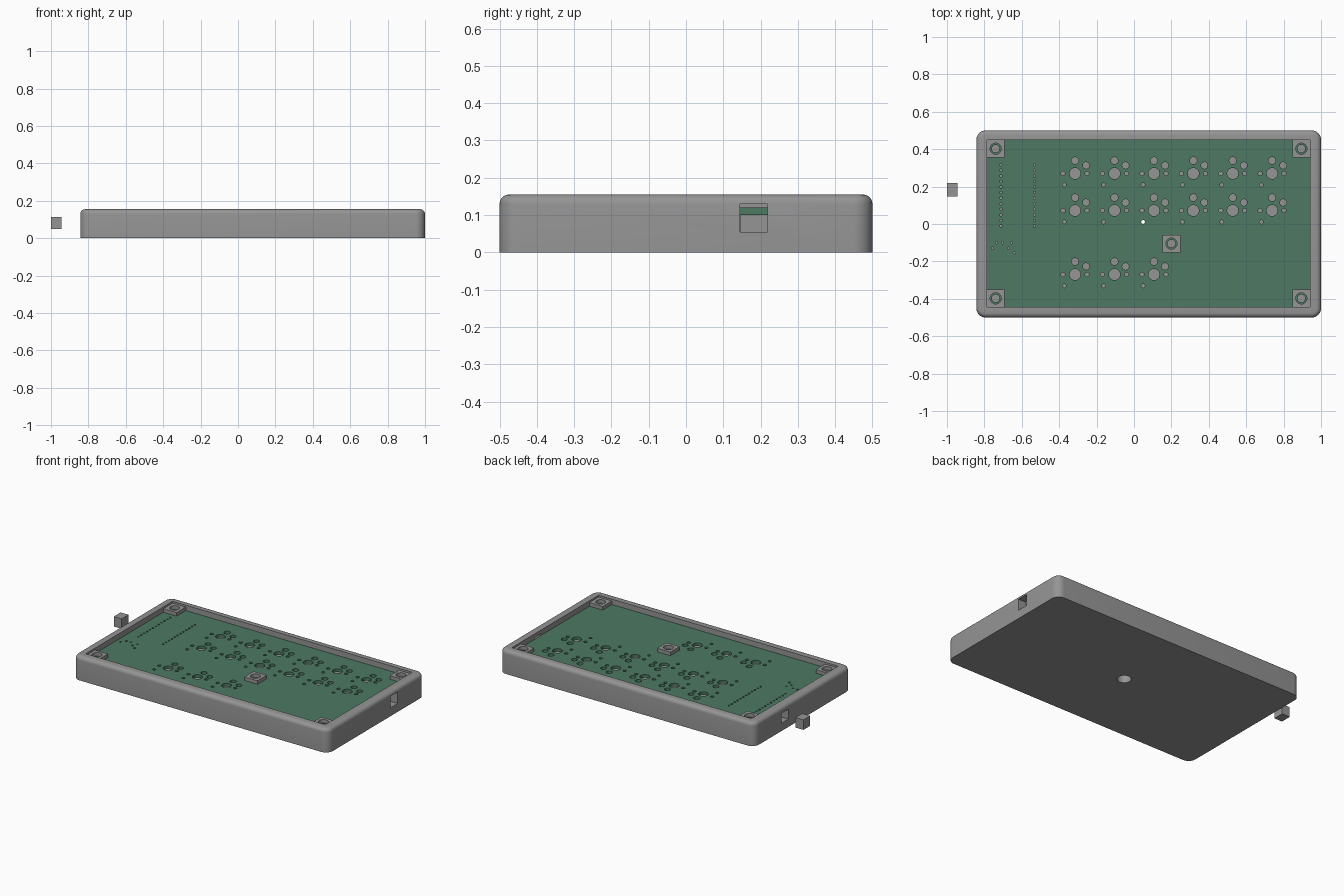
import bpy, bmesh, math
from mathutils import Matrix

if "Cube" in bpy.data.objects:
    bpy.data.objects.remove(bpy.data.objects["Cube"])


def material(name, rgb):
    m = bpy.data.materials.new(name)
    m.diffuse_color = (*rgb, 1)
    m.use_nodes = True
    m.node_tree.nodes["Principled BSDF"].inputs["Base Color"].default_value = m.diffuse_color
    return m


GRAY = material("case gray", (0.30, 0.30, 0.30))
GREEN = material("board green", (0.075, 0.19, 0.125))


def make_object(name, bm, mat=None):
    bmesh.ops.recalc_face_normals(bm, faces=bm.faces)
    mesh = bpy.data.meshes.new(name)
    bm.to_mesh(mesh)
    bm.free()
    ob = bpy.data.objects.new(name, mesh)
    bpy.context.collection.objects.link(ob)
    if mat:
        mesh.materials.append(mat)
    return ob


def add_box(bm, x, y, z):
    """x, y and z are (low, high) pairs."""
    size = [b - a for a, b in (x, y, z)]
    mid = [(a + b) / 2 for a, b in (x, y, z)]
    bmesh.ops.create_cube(bm, size=1, matrix=Matrix.Translation(mid) @ Matrix.Diagonal((*size, 1)))


def add_cylinder(bm, x, y, r, z, sides=24):
    bmesh.ops.create_cone(bm, cap_ends=True, segments=sides, radius1=r, radius2=r,
                          depth=z[1] - z[0], matrix=Matrix.Translation((x, y, sum(z) / 2)))


def cut(ob, bm):
    """Subtract everything in bm from the object."""
    cutter = make_object("cutter", bm)
    cutter.hide_render = True
    mod = ob.modifiers.new("cut", 'BOOLEAN')
    mod.operation, mod.solver, mod.object = 'DIFFERENCE', 'EXACT', cutter
    bpy.context.view_layer.objects.active = ob
    bpy.ops.object.modifier_apply(modifier=mod.name)
    bpy.data.objects.remove(cutter)


def smooth(ob):
    bpy.ops.object.select_all(action='DESELECT')
    ob.select_set(True)
    bpy.context.view_layer.objects.active = ob
    bpy.ops.object.shade_smooth_by_angle(angle=math.radians(35))


TOP, FLOOR = 0.155, 0.05
BOARD = (0.10, 0.12)
INNER_X, INNER_Y = (-0.787, 0.942), (-0.445, 0.45)

# Tray case: rounded upright corners, then a rounded top edge
bm = bmesh.new()
add_box(bm, (-0.843, 1.0), (-0.5, 0.5), (0, TOP))
upright = [e for e in bm.edges if abs(e.verts[0].co.z - e.verts[1].co.z) > 0.1]
bmesh.ops.bevel(bm, geom=upright, offset=0.05, segments=8, profile=0.5, affect='EDGES')
rim = [e for e in bm.edges if all(v.co.z > TOP - 1e-4 for v in e.verts)]
bmesh.ops.bevel(bm, geom=rim, offset=0.025, segments=5, profile=0.5, affect='EDGES')
case = make_object("case", bm, GRAY)

# Cavity
bm = bmesh.new()
add_box(bm, INNER_X, INNER_Y, (FLOOR, 0.3))
cut(case, bm)

# Side wall ports and bottom hole
bm = bmesh.new()
add_box(bm, (-0.9, -0.7), (0.148, 0.218), (0.0505, 0.115))
add_box(bm, (0.9, 1.1), (0.145, 0.218), (0.055, 0.13))
add_cylinder(bm, 0.075, 0, 0.042, (-0.1, 0.08), 32)
cut(case, bm)
smooth(case)

# Loose plug block beside the left port
bm = bmesh.new()
add_box(bm, (-1.0, -0.943), (0.148, 0.218), (0.049, 0.114))
make_object("port_plug", bm, GRAY)

# Circuit board
bm = bmesh.new()
add_box(bm, INNER_X, INNER_Y, BOARD)
board = make_object("circuit_board", bm, GREEN)

# Board holes: key switch footprints, pin rows, small pads and screw holes
holes = bmesh.new()
THROUGH = (0.05, 0.2)
FOOTPRINT = [(0, 0, 0.03), (0, 0.069, 0.019), (0.059, 0.043, 0.018),
             (-0.064, 0, 0.011), (0.064, 0, 0.011), (-0.058, -0.061, 0.010)]
for row_y, count in ((0.27, 6), (0.072, 6), (-0.27, 3)):
    for i in range(count):
        for dx, dy, r in FOOTPRINT:
            add_cylinder(holes, -0.315 + 0.2107 * i + dx, row_y + dy, r, THROUGH)
for pin_x in (-0.711, -0.532):
    for i in range(12):
        add_cylinder(holes, pin_x, 0.317 - 0.0298 * i, 0.0065, THROUGH, 10)
for x, y in ((-0.735, -0.1), (-0.703, -0.1), (-0.655, -0.1),
             (-0.757, -0.13), (-0.671, -0.13), (-0.64, -0.153)):
    add_cylinder(holes, x, y, 0.0065, THROUGH, 10)

# Square screw mounts above and below the board
H = 0.0475
MOUNTS = [(x, y) for x in (INNER_X[0] + H, INNER_X[1] - H)
          for y in (INNER_Y[0] + H, INNER_Y[1] - H)] + [(0.2, -0.105)]
for i, (x, y) in enumerate(MOUNTS):
    add_cylinder(holes, x, y, 0.021, THROUGH)
    for name, z, r in (("mount_top", (BOARD[1], 0.143), 0.03), ("mount_post", (FLOOR, BOARD[0]), 0.021)):
        bm = bmesh.new()
        add_box(bm, (x - H, x + H), (y - H, y + H), z)
        mount = make_object(f"{name}_{i + 1}", bm, GRAY)
        bm = bmesh.new()
        add_cylinder(bm, x, y, r, (0.0, 0.2))
        cut(mount, bm)
        smooth(mount)
cut(board, holes)
smooth(board)
